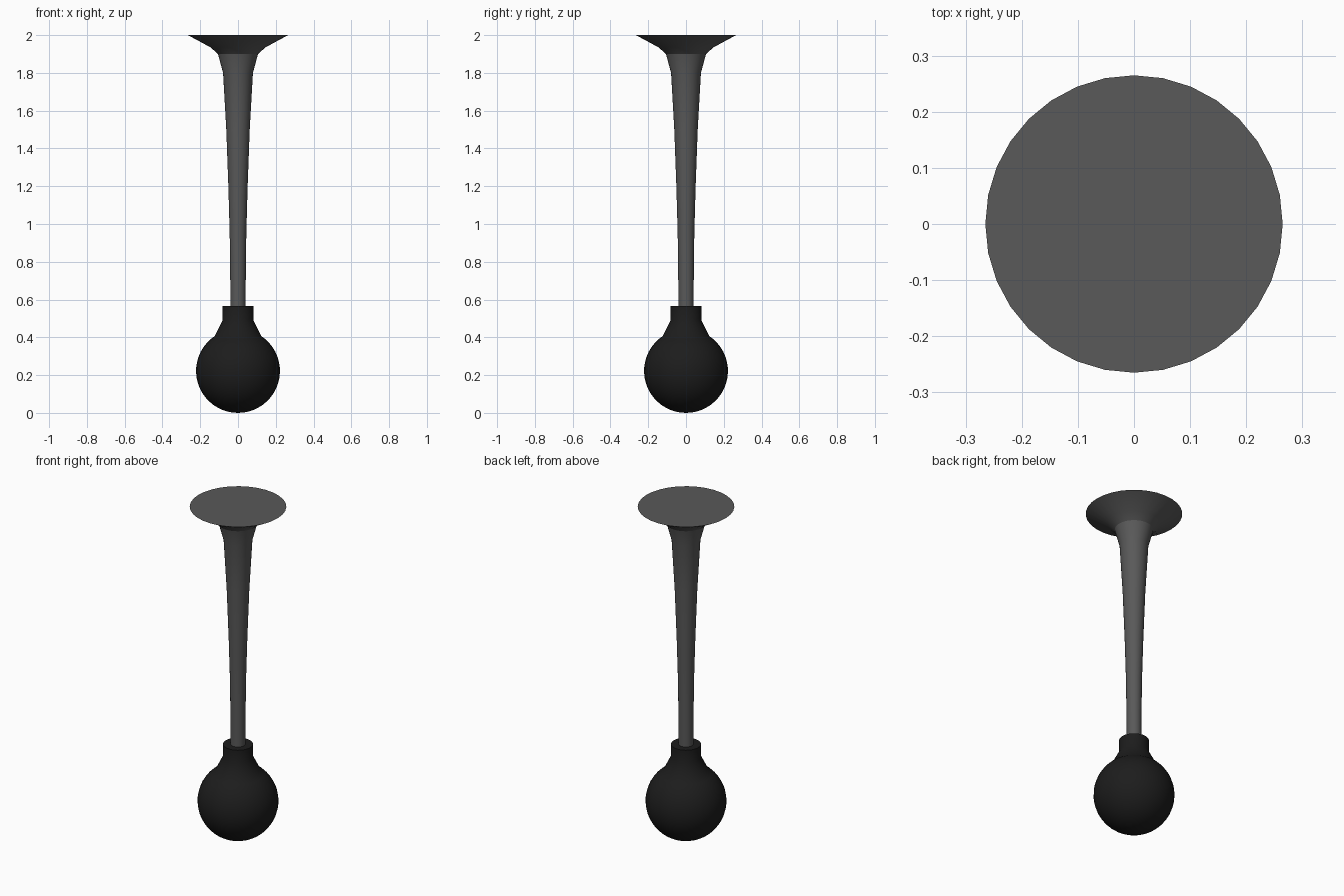
import bpy, bmesh, math

if "Cube" in bpy.data.objects:
    bpy.data.objects.remove(bpy.data.objects["Cube"])


def material(name, value):
    m = bpy.data.materials.new(name)
    m.diffuse_color = (value, value, value, 1)
    m.use_nodes = True
    m.node_tree.nodes["Principled BSDF"].inputs["Base Color"].default_value = m.diffuse_color
    return m


def lathe(name, profile, mat, sides=32):
    """Revolve (radius, z) points around z; open ends are capped flat."""
    bm = bmesh.new()
    rings = []
    for r, z in profile:
        if r == 0:
            rings.append([bm.verts.new((0, 0, z))] * sides)
        else:
            rings.append([bm.verts.new((r * math.cos(math.tau * i / sides),
                                        r * math.sin(math.tau * i / sides), z))
                          for i in range(sides)])
    for low, high in zip(rings, rings[1:]):
        for i in range(sides):
            j = (i + 1) % sides
            loop = [low[i], low[j], high[j], high[i]]
            bm.faces.new(list(dict.fromkeys(loop)))
    if profile[0][0]:
        bm.faces.new(rings[0][::-1])
    if profile[-1][0]:
        bm.faces.new(rings[-1])
    bmesh.ops.recalc_face_normals(bm, faces=bm.faces)
    mesh = bpy.data.meshes.new(name)
    bm.to_mesh(mesh)
    bm.free()
    mesh.materials.append(mat)
    obj = bpy.data.objects.new(name, mesh)
    bpy.context.collection.objects.link(obj)
    bpy.ops.object.select_all(action='DESELECT')
    obj.select_set(True)
    bpy.context.view_layer.objects.active = obj
    bpy.ops.object.shade_smooth_by_angle(angle=math.radians(30))
    return obj


# Flared tube with a flat, closed mouth
lathe("horn_tube", [(0.040, 0.50), (0.041, 0.70), (0.044, 0.95), (0.051, 1.20),
                    (0.062, 1.50), (0.079, 1.80), (0.106, 1.90), (0.145, 1.935),
                    (0.265, 2.0)], material("dark_metal", 0.10))

# Rubber squeeze bulb: round body, sloped shoulder, straight collar
R, steps = 0.222, 20
bulb = [(0, 0)]
for k in range(1, steps + 1):
    a = math.radians(146) * k / steps
    bulb.append((R * math.sin(a), R - R * math.cos(a)))
bulb += [(0.082, 0.49), (0.082, 0.565)]
lathe("squeeze_bulb", bulb, material("black_rubber", 0.012))
